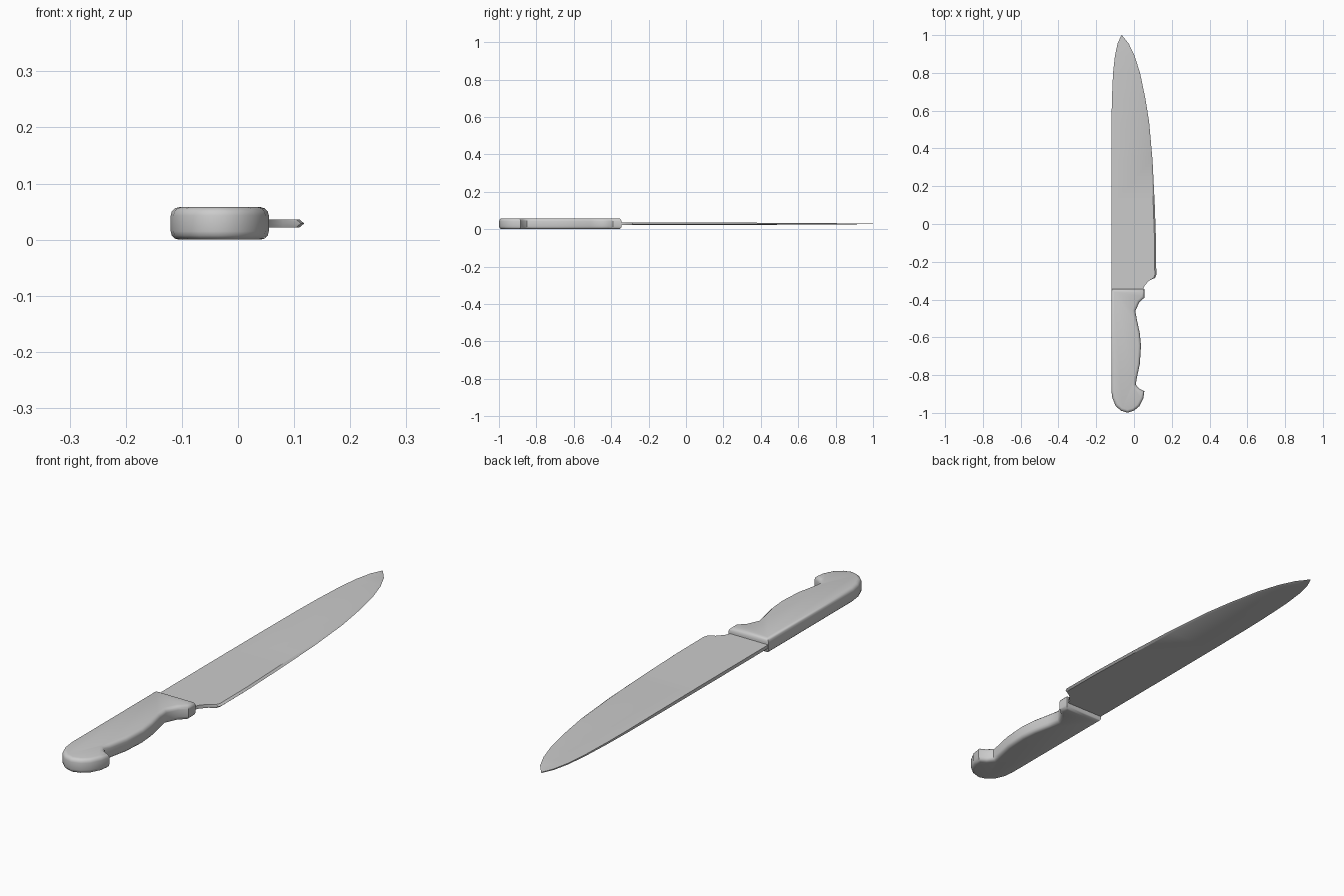
import bpy, bmesh, math

cube = bpy.data.objects.get("Cube")
if cube:
    bpy.data.objects.remove(cube, do_unlink=True)

grey = bpy.data.materials.new("light grey")
grey.use_nodes = True
grey.diffuse_color = (0.6, 0.6, 0.6, 1)
grey.node_tree.nodes["Principled BSDF"].inputs["Base Color"].default_value = (0.6, 0.6, 0.6, 1)


def finish(bm, name):
    bmesh.ops.recalc_face_normals(bm, faces=bm.faces)
    mesh = bpy.data.meshes.new(name)
    bm.to_mesh(mesh)
    bm.free()
    mesh.materials.append(grey)
    obj = bpy.data.objects.new(name, mesh)
    bpy.context.collection.objects.link(obj)
    bpy.ops.object.select_all(action="DESELECT")
    obj.select_set(True)
    bpy.context.view_layer.objects.active = obj
    bpy.ops.object.shade_smooth_by_angle(angle=math.radians(35))
    return obj


# Handle: contoured grip outline, extruded and rounded along its rims
HEIGHT = 0.058
grip = [(-.12, -.345), (.055, -.345), (.055, -.39), (.028, -.415), (.007, -.46),
        (.016, -.51), (.031, -.58), (.037, -.645), (.031, -.74), (.014, -.82),
        (.009, -.85), (.026, -.87), (.055, -.885), (.049, -.925), (.028, -.965),
        (0, -.988), (-.035, -.999), (-.07, -.988), (-.098, -.962), (-.115, -.92), (-.12, -.88)]
bm = bmesh.new()
base = bm.faces.new([bm.verts.new((x, y, 0)) for x, y in grip])
new = bmesh.ops.extrude_face_region(bm, geom=[base])["geom"]
bmesh.ops.translate(bm, vec=(0, 0, HEIGHT),
                    verts=[v for v in new if isinstance(v, bmesh.types.BMVert)])
rims = [e for e in bm.edges if abs(e.verts[0].co.z - e.verts[1].co.z) < 1e-4]
bmesh.ops.bevel(bm, geom=rims, offset=0.015, segments=3, profile=0.5,
                affect="EDGES", clamp_overlap=True)
finish(bm, "handle")

# Blade: cross-sections from heel to tip as (y, spine x, edge x)
MID = 0.029
stations = [(-.38, -.119, .048), (-.345, -.119, .048), (-.325, -.119, .057),
            (-.30, -.119, .08), (-.285, -.119, .112), (-.27, -.119, .118),
            (-.1, -.119, .117), (.1, -.119, .11), (.34, -.119, .098),
            (.54, -.119, .08), (.66, -.117, .061), (.8, -.111, .032),
            (.89, -.101, .003), (.955, -.087, -.028), (1.0, -.067, -.064)]
bm = bmesh.new()
rings = []
for y, spine, edge in stations:
    half = 0.0068 - 0.005 * max(0, (y - 0.2) / 0.8)
    bevel = min(0.008, (edge - spine) * 0.3) if y > -0.29 else 0
    section = [(spine, half), (edge - bevel, half), (edge, 0),
               (edge - bevel, -half), (spine, -half)]
    rings.append([bm.verts.new((x, y, MID + z)) for x, z in section])
for a, b in zip(rings, rings[1:]):
    for i in range(len(a)):
        j = (i + 1) % len(a)
        bm.faces.new((a[i], a[j], b[j], b[i]))
bm.faces.new(rings[0])
bm.faces.new(rings[-1])
finish(bm, "blade")
